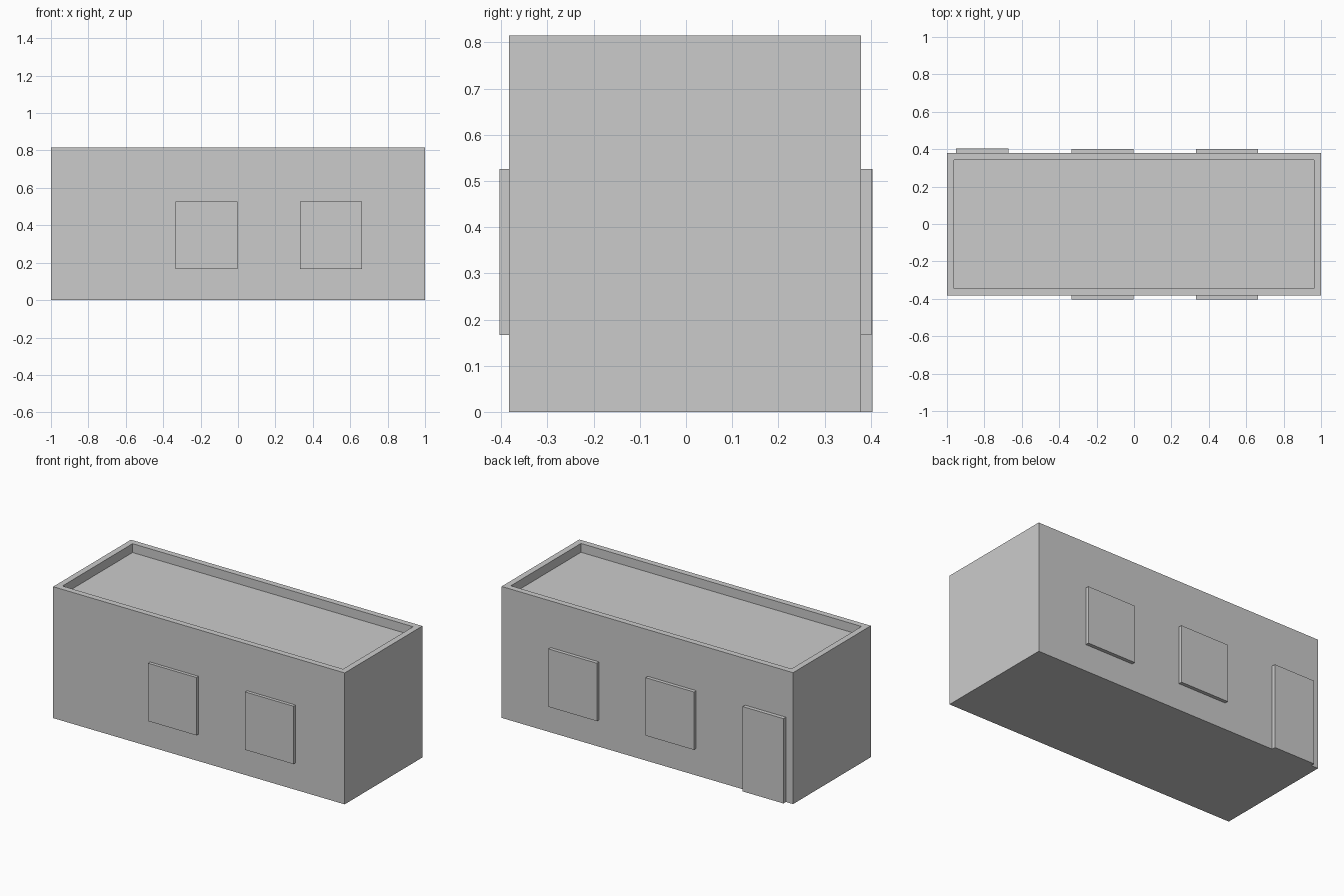
import bpy, bmesh

if "Cube" in bpy.data.objects:
    bpy.data.objects.remove(bpy.data.objects["Cube"])

Y_FRONT, Y_BACK, HEIGHT = -0.383, 0.379, 0.815
WALL, ROOF_DROP = 0.053, 0.055


def box_bmesh(x0, x1, y0, y1, z0, z1):
    bm = bmesh.new()
    bmesh.ops.create_cube(bm, size=1)
    for v in bm.verts:
        v.co = (x1 if v.co.x > 0 else x0,
                y1 if v.co.y > 0 else y0,
                z1 if v.co.z > 0 else z0)
    return bm


def add_object(name, bm):
    mesh = bpy.data.meshes.new(name)
    bm.to_mesh(mesh)
    bm.free()
    obj = bpy.data.objects.new(name, mesh)
    bpy.context.collection.objects.link(obj)
    return obj


# Building shell with a sunken flat roof behind a parapet
bm = box_bmesh(-1, 1, Y_FRONT, Y_BACK, 0, HEIGHT)
bm.normal_update()
roof = max(bm.faces, key=lambda f: f.calc_center_median().z)
bmesh.ops.inset_region(bm, faces=[roof], thickness=WALL)
floor = bmesh.ops.extrude_face_region(bm, geom=[roof])["geom"]
bmesh.ops.translate(bm, vec=(0, 0, -ROOF_DROP),
                    verts=[g for g in floor if isinstance(g, bmesh.types.BMVert)])
if roof.is_valid:
    bmesh.ops.delete(bm, geom=[roof], context='FACES_ONLY')
bmesh.ops.recalc_face_normals(bm, faces=bm.faces)
add_object("building_shell", bm)

# Raised window panels, two on each long wall
for i, x in enumerate((-0.335, 0.331), 1):
    add_object(f"front_window_{i}",
               box_bmesh(x, x + 0.332, -0.403, Y_FRONT, 0.167, 0.526))
    add_object(f"back_window_{i}",
               box_bmesh(x, x + 0.332, Y_BACK, 0.401, 0.167, 0.526))

# Door panel at the end of the back wall
add_object("back_door", box_bmesh(-0.951, -0.671, Y_BACK, 0.403, 0, 0.526))
